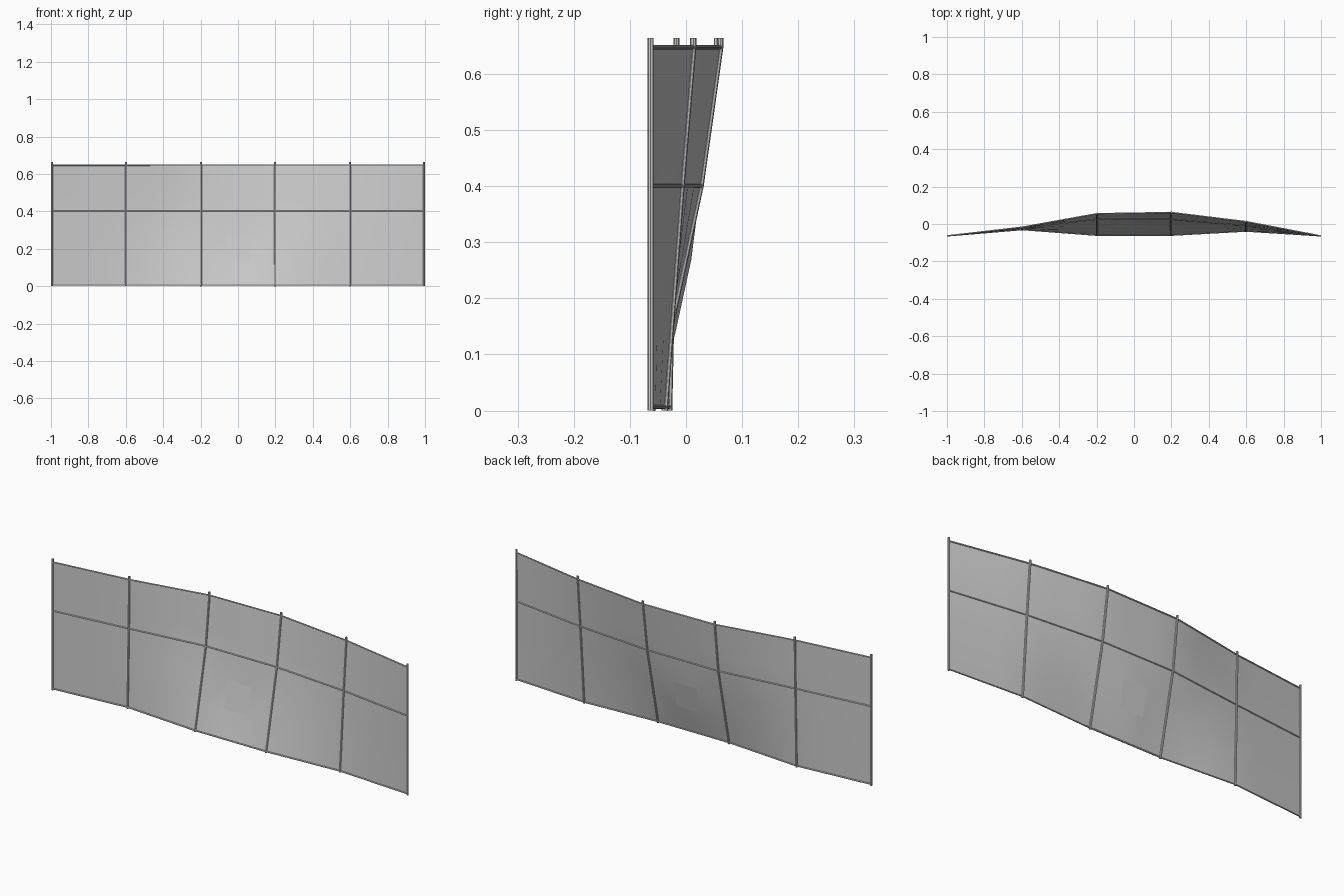
import bpy, bmesh
from mathutils import Vector

if "Cube" in bpy.data.objects:
    bpy.data.objects.remove(bpy.data.objects["Cube"])

# Post positions and their back-and-forth lean at bottom, middle rail and top
XS = [-0.9945, -0.598, -0.199, 0.199, 0.598, 0.9945]
ZS = [0.0, 0.4, 0.65]
YS = [[-0.063, -0.030, -0.060, -0.060, -0.038, -0.063],
      [-0.063, -0.021, 0.026, 0.026, -0.008, -0.063],
      [-0.063, -0.017, 0.055, 0.0615, 0.013, -0.063]]
POST_R, RAIL_R = 0.0055, 0.0036


def tube(name, points, radius):
    """Round capped bar along a polyline, as a real mesh."""
    cu = bpy.data.curves.new(name, 'CURVE')
    cu.dimensions = '3D'
    cu.bevel_depth = radius
    cu.bevel_resolution = 2
    cu.use_fill_caps = True
    sp = cu.splines.new('POLY')
    sp.points.add(len(points) - 1)
    for p, co in zip(sp.points, points):
        p.co = (*co, 1)
    tmp = bpy.data.objects.new(name + "_path", cu)
    bpy.context.collection.objects.link(tmp)
    me = bpy.data.meshes.new_from_object(tmp.evaluated_get(bpy.context.evaluated_depsgraph_get()))
    bpy.data.objects.remove(tmp)
    ob = bpy.data.objects.new(name, me)
    bpy.context.collection.objects.link(ob)
    bpy.ops.object.select_all(action='DESELECT')
    ob.select_set(True)
    bpy.context.view_layer.objects.active = ob
    bpy.ops.object.shade_smooth_by_angle()


# Leaning posts, poking slightly above the top rail
for i, x in enumerate(XS):
    col = [Vector((x, YS[k][i], ZS[k])) for k in range(3)]
    tip = col[2] + Vector((0, 0, 0.014))
    tube(f"fence_post_{i + 1}", [*col, tip], POST_R)

# Three bent rails
for k, (name, z) in enumerate([("bottom_rail", 0.006), ("middle_rail", 0.4), ("top_rail", 0.6475)]):
    tube(name, [(x, YS[k][i], z) for i, x in enumerate(XS)], RAIL_R)

# Thin infill sheet, each bay a small grid; the lower centre bay is pushed out
bm = bmesh.new()
N = 3
heights = [0.005, 0.4, 0.648]
for k in range(2):
    for i in range(5):
        grid = {}
        for a in range(N + 1):
            for b in range(N + 1):
                u, v = a / N, b / N
                low = YS[k][i] * (1 - u) + YS[k][i + 1] * u
                high = YS[k + 1][i] * (1 - u) + YS[k + 1][i + 1] * u
                y = low * (1 - v) + high * v
                inner = 0 < a < N and 0 < b < N
                if (k, i) == (0, 2) and inner:
                    y += 0.012
                x = XS[i] * (1 - u) + XS[i + 1] * u
                z = heights[k] * (1 - v) + heights[k + 1] * v
                grid[a, b] = bm.verts.new((x, y, z))
        for a in range(N):
            for b in range(N):
                f = bm.faces.new([grid[a, b], grid[a + 1, b], grid[a + 1, b + 1], grid[a, b + 1]])
                f.smooth = not ((k, i, a, b) == (0, 2, 1, 1))
bmesh.ops.remove_doubles(bm, verts=bm.verts, dist=1e-5)
me = bpy.data.meshes.new("fence_sheet")
bm.to_mesh(me)
bm.free()
bpy.context.collection.objects.link(bpy.data.objects.new("fence_sheet", me))
